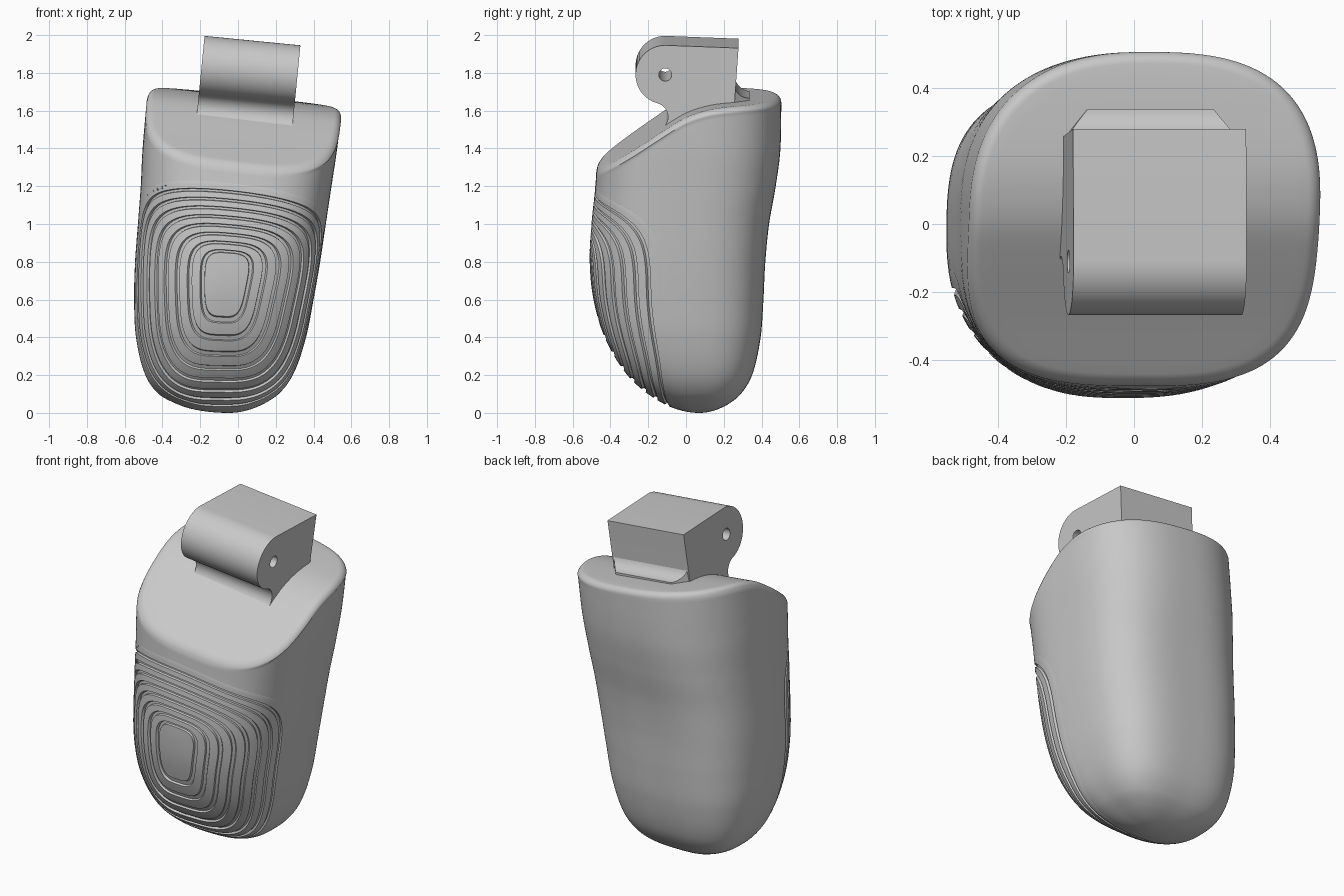
import bpy, bmesh, math
from mathutils import Vector

cube = bpy.data.objects.get("Cube")
if cube:
    bpy.data.objects.remove(cube, do_unlink=True)

grey = bpy.data.materials.new("matte grey")
grey.use_nodes = True
GREY = (0.58, 0.58, 0.58, 1)
grey.diffuse_color = GREY
grey.node_tree.nodes["Principled BSDF"].inputs["Base Color"].default_value = GREY


def make_object(name, bm, angle):
    mesh = bpy.data.meshes.new(name)
    bm.to_mesh(mesh)
    bm.free()
    mesh.materials.append(grey)
    obj = bpy.data.objects.new(name, mesh)
    bpy.context.collection.objects.link(obj)
    bpy.ops.object.select_all(action="DESELECT")
    obj.select_set(True)
    bpy.context.view_layer.objects.active = obj
    bpy.ops.object.shade_smooth_by_angle(angle=math.radians(angle))
    return obj


def skin(rings):
    """Join closed rings of points into a surface."""
    bm = bmesh.new()
    loops = [[bm.verts.new(p) for p in ring] for ring in rings]
    for low, high in zip(loops, loops[1:]):
        for j in range(len(low)):
            k = (j + 1) % len(low)
            bm.faces.new((low[j], high[j], high[k], low[k]))
    bmesh.ops.remove_doubles(bm, verts=bm.verts, dist=0.00001)
    return bm


def smooth_lookup(keys, values, t):
    """Cubic interpolation through uneven keys."""
    t = min(max(t, keys[0]), keys[-1])
    last = len(keys) - 1
    i = 0
    while i < last - 1 and t > keys[i + 1]:
        i += 1

    def slope(n):
        a, b = max(n - 1, 0), min(n + 1, last)
        return (values[b] - values[a]) / (keys[b] - keys[a])

    h = keys[i + 1] - keys[i]
    u = (t - keys[i]) / h
    return (values[i] * (1 + 2 * u) * (1 - u) ** 2 + slope(i) * h * u * (1 - u) ** 2
            + values[i + 1] * u * u * (3 - 2 * u) + slope(i + 1) * h * u * u * (u - 1))


# Body sections: height, right edge, left edge, front edge, back edge
SECTIONS = [
    (0, -.05, -.05, .07, .07),
    (.02, -.24, .07, -.05, .17),
    (.05, -.33, .14, -.12, .23),
    (.1, -.42, .215, -.2, .29),
    (.2, -.49, .29, -.31, .35),
    (.4, -.54, .36, -.43, .395),
    (.6, -.55, .4, -.49, .41),
    (.8, -.545, .435, -.51, .42),
    (1, -.53, .465, -.5, .44),
    (1.2, -.515, .495, -.48, .475),
    (1.4, -.505, .525, -.47, .5),
    (1.75, -.475, .565, -.465, .505),
]
ROOTS = [math.sqrt(row[0]) for row in SECTIONS]
EDGES = list(zip(*SECTIONS))[1:]
TOP_Y = [-.5, -.3, -.1, 0, .1, .2, .4, .5]
TOP_Z = [1.295, 1.425, 1.56, 1.62, 1.655, 1.672, 1.682, 1.682]
# Corner squareness, low and high, keyed by (left side, front side)
CORNERS = {(False, True): (2.25, 3.3), (True, True): (2.75, 3.5),
           (False, False): (3, 2.4), (True, False): (3.1, 2.8)}


def wall(phi, z):
    """Point on the outer wall; phi = 0 is the front, positive towards +x."""
    z = max(z, 0)
    x0, x1, y0, y1 = (smooth_lookup(ROOTS, e, math.sqrt(z)) for e in EDGES)
    s, c = math.sin(phi), math.cos(phi)
    low, high = CORNERS[s > 0, c > 0]
    u = min(max((z - .75) / .75, 0), 1)
    power = low + (high - low) * u * u * (3 - 2 * u)
    r = (abs(s) ** power + abs(c) ** power) ** (-1 / power)
    return Vector(((x0 + x1) / 2 + (x1 - x0) / 2 * r * s,
                   (y0 + y1) / 2 - (y1 - y0) / 2 * r * c, z))


def top_height(x, y):
    return smooth_lookup(TOP_Y, TOP_Z, y) - 0.11 * x


def push_in(p, depth):
    core = Vector((-.04, .03, max(p.z, .35)))
    return p + (core - p).normalized() * depth


# Grooved pad layout, in wrap (fraction of a quarter turn) and height
LOOPS = 8
PAD_TOP = 1.165
PAD_POWER = 3.8


def pad_loop(t):
    low = .49 - .7 * t + .25 * t * t
    high = .85 + (PAD_TOP - .85) * t
    return .16 + .62 * t, (low + high) / 2, (high - low) / 2


def droop(x, w):
    return 1 - (.11 * x + .1 * w * w) / PAD_TOP


def flare(t, v):
    return 1 + (.12 - .07 * t) * v


def pad_point(t, angle, shrink, depth):
    half_w, mid, half_z = pad_loop(t)
    c, s = math.cos(angle), math.sin(angle)
    r = shrink * (abs(c) ** PAD_POWER + abs(s) ** PAD_POWER) ** (-1 / PAD_POWER)
    w = half_w * r * c * flare(t, r * s)
    z = mid + half_z * r * s
    phi = w * math.pi / 2
    z *= droop(wall(phi, z).x, w)
    return push_in(wall(phi, z), depth)


def under_pad(p, phi):
    half_w, mid, half_z = pad_loop(1)
    w = phi / (math.pi / 2)
    v = (p.z / droop(p.x, w) - mid) / half_z
    side = abs(w / (half_w * flare(1, v)))
    end = abs(v) if v > 0 else abs(v) * 1.02
    return side ** PAD_POWER + end ** PAD_POWER < 1.12


# Fingertip body: wall rings, rounded rim, sloping top
COLUMNS, ROWS, RIM = 180, 180, .035
angles = [math.pi - 2 * math.pi * j / COLUMNS for j in range(COLUMNS)]
rim = []
for phi in angles:
    z = 1.5
    for _ in range(12):
        p = wall(phi, z)
        z = (z + top_height(p.x, p.y)) / 2
    rim.append(p)

rings = []
for i in range(ROWS + 1):
    ring = []
    for phi, edge in zip(angles, rim):
        q = math.sqrt(top_height(edge.x, edge.y) - RIM) * i / ROWS
        p = wall(phi, q * q)
        ring.append(push_in(p, .035) if under_pad(p, phi) else p)
    rings.append(ring)

centre = Vector((.03, .015, 0))
steps = []
for i in range(1, 9):
    a = math.pi / 2 * i / 8
    steps.append((1 - RIM * 2 * (1 - math.cos(a)), RIM * (1 - math.sin(a))))
steps += [((1 - 2 * RIM) * (1 - i / 14), 0) for i in range(1, 15)]
for scale, drop in steps:
    ring = []
    for edge in rim:
        p = centre + (edge - centre) * scale
        p.z = top_height(p.x, p.y) - drop
        ring.append(p)
    rings.append(ring)
make_object("fingertip_body", skin(rings), 50)

# Grip pad with concentric grooves; its border dips into the body
GROOVE = .013
profile = [(0, n / 4, 0) for n in range(4)]
for k in range(LOOPS):
    for offset, depth in ((-.18, 0), (-.12, GROOVE), (.12, GROOVE), (.18, 0), (.4, 0), (.6, 0)):
        profile.append(((k + offset) / (LOOPS - 1), 1, depth - .0005))
profile += [((LOOPS - 1 + offset) / (LOOPS - 1), 1, depth)
            for offset, depth in ((1, -.0005), (1.2, .002))]
SIDES = 160
pad_rings = [[pad_point(t, 2 * math.pi * j / SIDES, shrink, depth) for j in range(SIDES)]
             for t, shrink, depth in profile]
make_object("grip_pad", skin(pad_rings), 35)

# Knuckle parts: side profiles (y, z) extruded across a tilted axis
PIN = (-.11, 1.815)
RADIUS, NECK, HALF = .157, .075, .255
TILT = math.radians(5.6)


def arc(middle, radius, start, end, count):
    turns = [math.radians(start + (end - start) * i / count) for i in range(count + 1)]
    return [(middle[0] + radius * math.cos(a), middle[1] + radius * math.sin(a)) for a in turns]


def tilted(lx, y, z):
    c, s = math.cos(TILT), math.sin(TILT)
    return Vector((.055 + c * lx + s * (z - 1.75), y, 1.75 - s * lx + c * (z - 1.75)))


def extruded(points, half, taper=0):
    bm = bmesh.new()
    ends = [[bm.verts.new(tilted(side * (half - taper * (y - .25)), y, z)) for y, z in points]
            for side in (-1, 1)]
    for end in ends:
        bm.faces.new(end)
    for j in range(len(points)):
        k = (j + 1) % len(points)
        bm.faces.new((ends[0][j], ends[0][k], ends[1][k], ends[1][j]))
    bmesh.ops.recalc_face_normals(bm, faces=bm.faces)
    return bm


# Rounded front, hollow neck below it and a flat back
neck_centre = arc(PIN, RADIUS + NECK, 255, 255, 1)[0]
outline = [(.278, 1.957)] + arc(PIN, RADIUS, 90, 255, 24)
outline += arc(neck_centre, NECK, 75, -60, 14)[1:]
outline += [(-.12, 1.42), (.25, 1.42), (.258, 1.68)]

cutter = make_object("pin_hole_cutter", extruded(arc(PIN, .034, 0, 350, 35), .4), 30)
cutter.hide_render = True
knuckle = make_object("knuckle_joint", extruded(outline, HALF), 30)
hole = knuckle.modifiers.new("pin_hole", "BOOLEAN")
hole.operation = "DIFFERENCE"
hole.solver = "EXACT"
hole.object = cutter
bpy.ops.object.modifier_apply(modifier=hole.name)
bpy.data.objects.remove(cutter, do_unlink=True)
bpy.ops.object.shade_smooth_by_angle(angle=math.radians(30))

# Tapered fillet where the back of the knuckle meets the body
fillet = arc((.337, 1.765), .08, 180, 270, 10) + [(.337, 1.5), (.257, 1.5)]
make_object("back_fillet", extruded(fillet, HALF, .8), 30)
